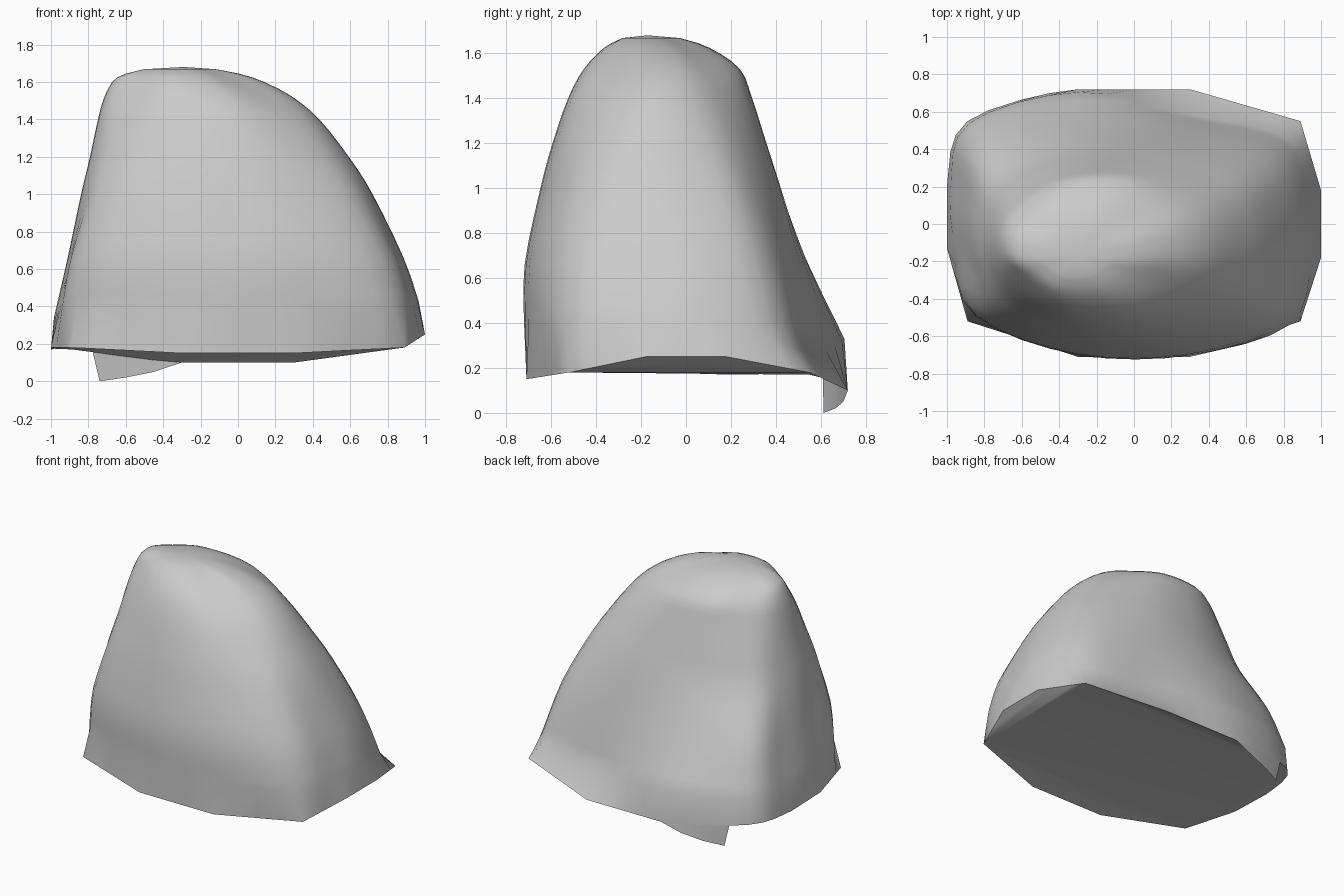
import bpy, bmesh, math
from mathutils import Vector

if "Cube" in bpy.data.objects:
    bpy.data.objects.remove(bpy.data.objects["Cube"])

SUB = 4

# twelve-sided plan shape shared by the upper rings (counter-clockwise from right)
PLAN = [(.98, -.25), (.98, .25), (.88, .74), (.3, .97), (-.3, .97), (-.89, .75),
        (-.98, .25), (-.98, -.25), (-.88, -.74), (-.3, -.97), (.3, -.97), (.87, -.73)]


def ring(z, x0, x1, y0, y1, corner):
    """Plan shape fitted to the given extents; corner < 1 rounds it off."""
    cx, cy, hx, hy = (x0 + x1) / 2, (y0 + y1) / 2, (x1 - x0) / 2, (y1 - y0) / 2
    out = []
    for i, (a, b) in enumerate(PLAN):
        k = corner if i % 3 == 2 else 1
        out.append(Vector((cx + hx * a * k, cy + hy * b * k, z)))
    return out


def catmull(a, b, c, d, t):
    return 0.5 * (2 * b + (c - a) * t + (2 * a - 5 * b + 4 * c - d) * t * t
                  + (3 * b - a - 3 * c + d) * t ** 3)


def refine(pts, curved=range(12)):
    """Subdivide a closed ring; sides not listed in curved stay straight."""
    n, out = len(pts), []
    for i in range(n):
        a, b, c, d = (pts[(i + k) % n] for k in (-1, 0, 1, 2))
        for s in range(SUB):
            t = s / SUB
            out.append(catmull(a, b, c, d, t) if i in curved else b.lerp(c, t))
    return out


# faceted foot, then the uneven lower body
foot = [(1, -.18, .25), (1, .18, .25), (.89, .55, .18), (.3, .72, .10),
        (-.3, .72, .10), (-.89, .55, .17), (-1, .2, .17), (-1, -.13, .18),
        (-.89, -.52, .18), (-.3, -.71, .15), (.3, -.71, .15), (.89, -.52, .18)]
low = [(.95, -.2, .42), (.95, .12, .42), (.82, .46, .30), (.3, .585, .27),
       (-.3, .705, .33), (-.88, .54, .34), (-.98, .2, .32), (-.955, -.15, .4),
       (-.855, -.485, .4), (-.3, -.695, .4), (.3, -.7, .4), (.83, -.54, .4)]
mid = [(.87, -.2), (.87, .1), (.73, .365), (.3, .485), (-.3, .545), (-.81, .44),
       (-.9, .15), (-.9, -.17), (-.82, -.5), (-.3, -.695), (.3, -.695), (.765, -.52)]

rows = [refine([Vector(p) for p in low]),
        refine([Vector((x, y, .66)) for x, y in mid])]
for level in [(1.0, -.84, .72, -.645, .42, .94), (1.2, -.79, .59, -.59, .355, .91),
              (1.4, -.745, .43, -.52, .29, .87), (1.53, -.705, .27, -.45, .235, .83),
              (1.625, -.64, .07, -.36, .1, .8), (1.668, -.5, -.12, -.28, -.03, .8)]:
    rows.append(refine(ring(*level)))

# smooth the body between levels
body = [refine([Vector(p) for p in foot], (4, 5))]
last = len(rows) - 1
for i in range(last):
    a, b, c, d = rows[max(i - 1, 0)], rows[i], rows[i + 1], rows[min(i + 2, last)]
    for s in range(3):
        body.append([catmull(*q, s / 3) for q in zip(a, b, c, d)])
body.append(rows[-1])

bm = bmesh.new()
grid = [[bm.verts.new(p) for p in r] for r in body]
n = len(grid[0])
for lo, hi in zip(grid, grid[1:]):
    for j in range(n):
        k = (j + 1) % n
        bm.faces.new((lo[j], lo[k], hi[k], hi[j]))

# rounded summit
peak = bm.verts.new((-.29, -.17, 1.68))
for j in range(n):
    bm.faces.new((grid[-1][j], grid[-1][(j + 1) % n], peak))

# underside: a level middle between the corners with a sloping panel on each side
corners = [2 * SUB, 5 * SUB, 8 * SUB, 11 * SUB]
base = grid[0]
bm.faces.new([base[c] for c in reversed(corners)])
for c in corners:
    bm.faces.new([base[(c + j) % n] for j in range(3 * SUB, -1, -1)])

# thin lip hanging below the back left edge, welded to the foot
edge = base[4 * SUB:5 * SUB]
drop = [(-.45, .70, .05), (-.6, .665, .02), (-.74, .612, 0)]
lip = [edge[0]] + [bm.verts.new(p) for p in drop]
bm.faces.new((edge[0], edge[1], lip[1]))
for i in (1, 2):
    bm.faces.new((edge[i], edge[i + 1], lip[i + 1], lip[i]))

mesh = bpy.data.meshes.new("boulder")
bm.to_mesh(mesh)
bm.free()
rock = bpy.data.objects.new("boulder", mesh)
bpy.context.collection.objects.link(rock)
rock.select_set(True)
bpy.context.view_layer.objects.active = rock
bpy.ops.object.shade_smooth_by_angle(angle=math.radians(45))
